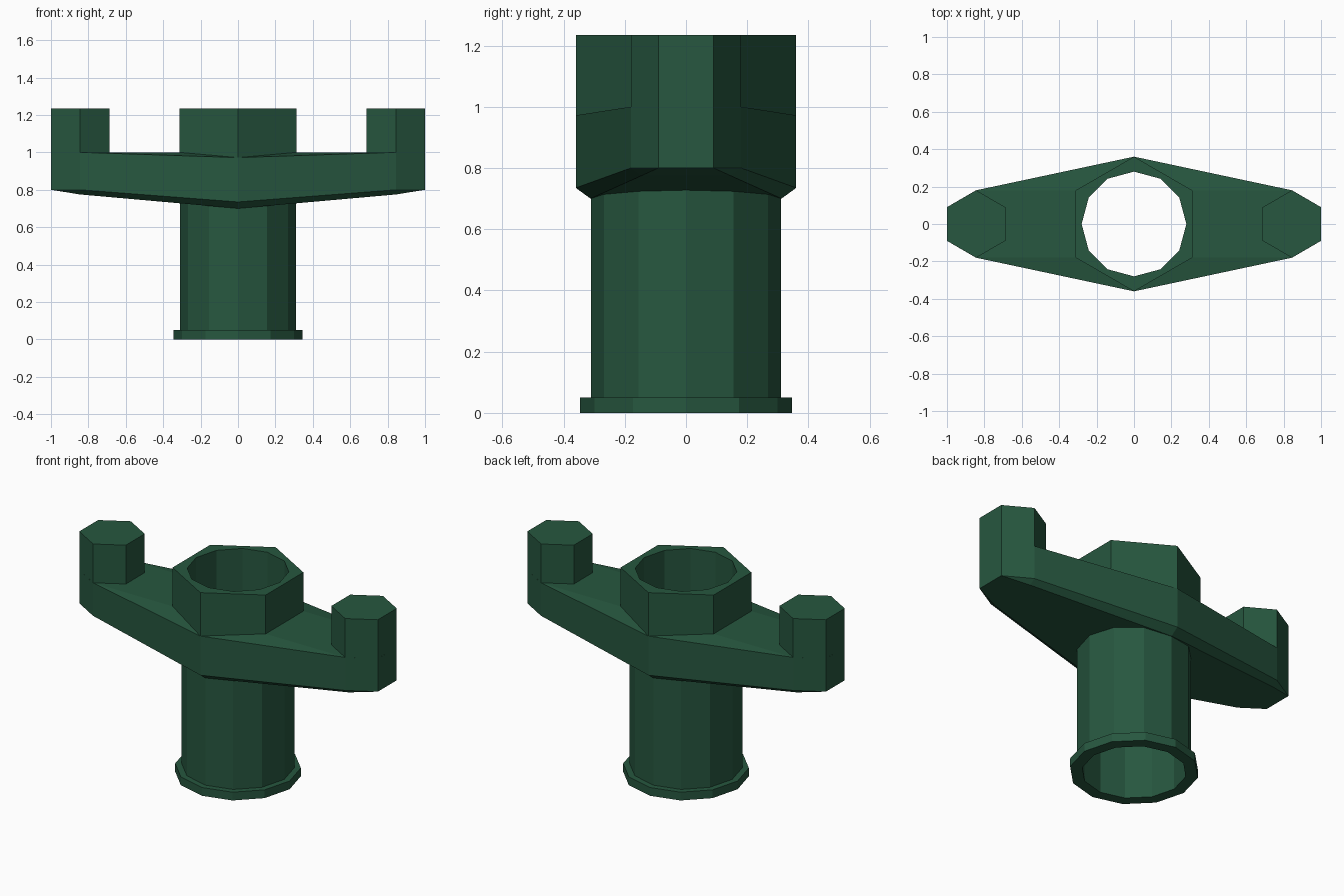
import bpy, bmesh
from math import cos, sin, radians

if "Cube" in bpy.data.objects:
    bpy.data.objects.remove(bpy.data.objects["Cube"])

green = bpy.data.materials.new("dark_green")
green.diffuse_color = (0.02, 0.095, 0.05, 1)
green.use_nodes = True
green.node_tree.nodes["Principled BSDF"].inputs["Base Color"].default_value = green.diffuse_color


def finish(name, bm):
    bmesh.ops.recalc_face_normals(bm, faces=bm.faces[:])
    me = bpy.data.meshes.new(name)
    bm.to_mesh(me)
    bm.free()
    ob = bpy.data.objects.new(name, me)
    bpy.context.collection.objects.link(ob)
    me.materials.append(green)
    return ob


def lathe(name, profile, sides=12):
    # Closed (radius, z) profile swept around z with flat sides
    bm = bmesh.new()
    rings = [[bm.verts.new((r * cos(radians(360 * i / sides)),
                            r * sin(radians(360 * i / sides)), z))
              for r, z in profile] for i in range(sides)]
    n = len(profile)
    for i in range(sides):
        a, b = rings[i], rings[(i + 1) % sides]
        for j in range(n):
            k = (j + 1) % n
            bm.faces.new((a[j], b[j], b[k], a[k]))
    return finish(name, bm)


def prism(name, x, radius, z0, z1, sides, start):
    bm = bmesh.new()
    pts = [(x + radius * cos(radians(start + 360 * i / sides)),
            radius * sin(radians(start + 360 * i / sides))) for i in range(sides)]
    base = bm.faces.new([bm.verts.new((px, py, z0)) for px, py in pts])
    top = bmesh.ops.extrude_face_region(bm, geom=[base])["geom"]
    bmesh.ops.translate(bm, vec=(0, 0, z1 - z0),
                        verts=[v for v in top if isinstance(v, bmesh.types.BMVert)])
    return finish(name, bm)


# Hollow stem with a foot flange
lathe("stem", [(0.28, 0), (0.346, 0), (0.346, 0.05),
               (0.31, 0.05), (0.31, 0.73), (0.28, 0.73)])

# Diamond crossbar: hull of mirrored corner points, chamfered underneath
corners = [(1, 0.09, 1.0), (0.845, 0.18, 1.0), (0, 0.36, 0.972),
           (1, 0.09, 0.80), (0.845, 0.18, 0.80), (0, 0.36, 0.735),
           (0.845, 0.145, 0.775), (0, 0.312, 0.70)]
points = {(sx * x, sy * y, z) for x, y, z in corners
          for sx in (1, -1) for sy in (1, -1)}
bm = bmesh.new()
for p in sorted(points):
    bm.verts.new(p)
bmesh.ops.convex_hull(bm, input=bm.verts[:])
bmesh.ops.dissolve_limit(bm, angle_limit=radians(0.5),
                         verts=bm.verts[:], edges=bm.edges[:])
crossbar = finish("crossbar", bm)

# Hexagonal collar around the bore
collar = prism("collar", 0, 0.36, 0.96, 1.235, 6, 30)

# Hexagonal lugs at both ends
for side, x in (("left", -0.844), ("right", 0.844)):
    prism(side + "_lug", x, 0.18, 0.99, 1.235, 6, 30)

# Twelve-sided bore through crossbar and collar
bore = prism("bore_cutter", 0, 0.28, 0.5, 1.5, 12, 0)
bore.hide_render = True
bore.hide_viewport = True
bore.display_type = 'WIRE'
for ob in (crossbar, collar):
    mod = ob.modifiers.new("bore", 'BOOLEAN')
    mod.operation = 'DIFFERENCE'
    mod.solver = 'EXACT'
    mod.object = bore
